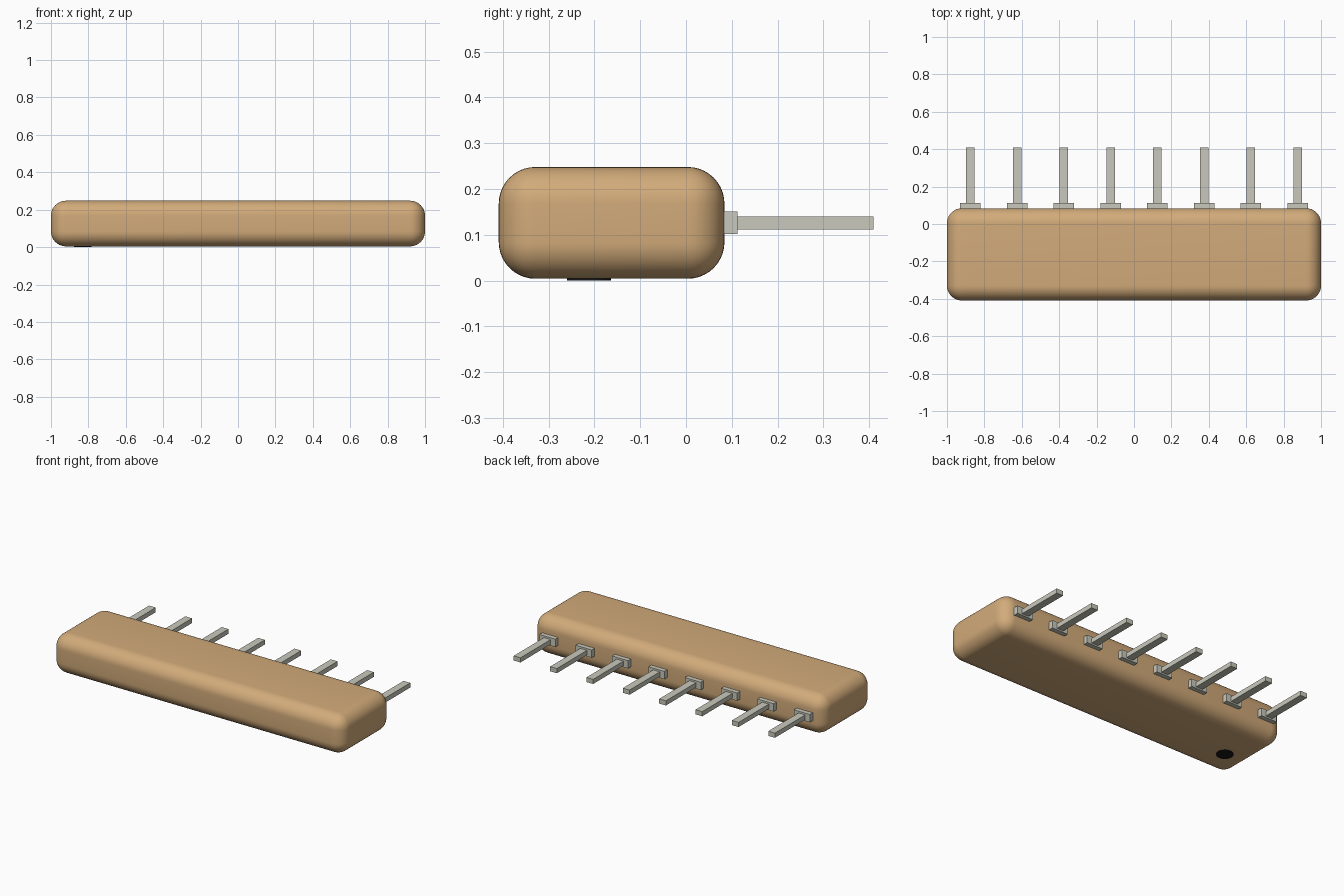
import bpy, math

cube = bpy.data.objects.get("Cube")
if cube:
    bpy.data.objects.remove(cube, do_unlink=True)


def material(name, rgb):
    m = bpy.data.materials.new(name)
    m.use_nodes = True
    m.diffuse_color = (*rgb, 1)
    m.node_tree.nodes["Principled BSDF"].inputs["Base Color"].default_value = (*rgb, 1)
    return m


TAN = material("tan coating", (0.645, 0.407, 0.195))
METAL = material("tinned metal", (0.584, 0.584, 0.503))
BLACK = material("black ink", (0.008, 0.008, 0.008))


def box(name, lo, hi, mat):
    """Axis-aligned box between two corners."""
    bpy.ops.mesh.primitive_cube_add(size=1, location=[(a + b) / 2 for a, b in zip(lo, hi)])
    ob = bpy.context.object
    ob.name = name
    ob.scale = [b - a for a, b in zip(lo, hi)]
    bpy.ops.object.transform_apply(location=False, rotation=False, scale=True)
    ob.data.materials.append(mat)
    return ob


# Rounded moulded body
body = box("body", (-1, -0.409, 0.004), (1, 0.084, 0.248), TAN)
bevel = body.modifiers.new("rounding", 'BEVEL')
bevel.width = 0.08
bevel.segments = 10
bpy.ops.object.modifier_apply(modifier=bevel.name)
bpy.ops.object.shade_smooth_by_angle(angle=math.radians(40))

# Row of eight leads, each with a wide shoulder against the body
for i in range(8):
    x = -0.875 + 0.25 * i
    box(f"lead_shoulder_{i + 1}", (x - 0.055, 0.07, 0.102), (x + 0.055, 0.112, 0.151), METAL)
    box(f"lead_pin_{i + 1}", (x - 0.023, 0.10, 0.111), (x + 0.023, 0.409, 0.140), METAL)

# Pin-one marker dot on the underside
bpy.ops.mesh.primitive_cylinder_add(vertices=32, radius=0.048, depth=0.006,
                                    location=(-0.83, -0.212, 0.003))
dot = bpy.context.object
dot.name = "pin_one_dot"
dot.data.materials.append(BLACK)
